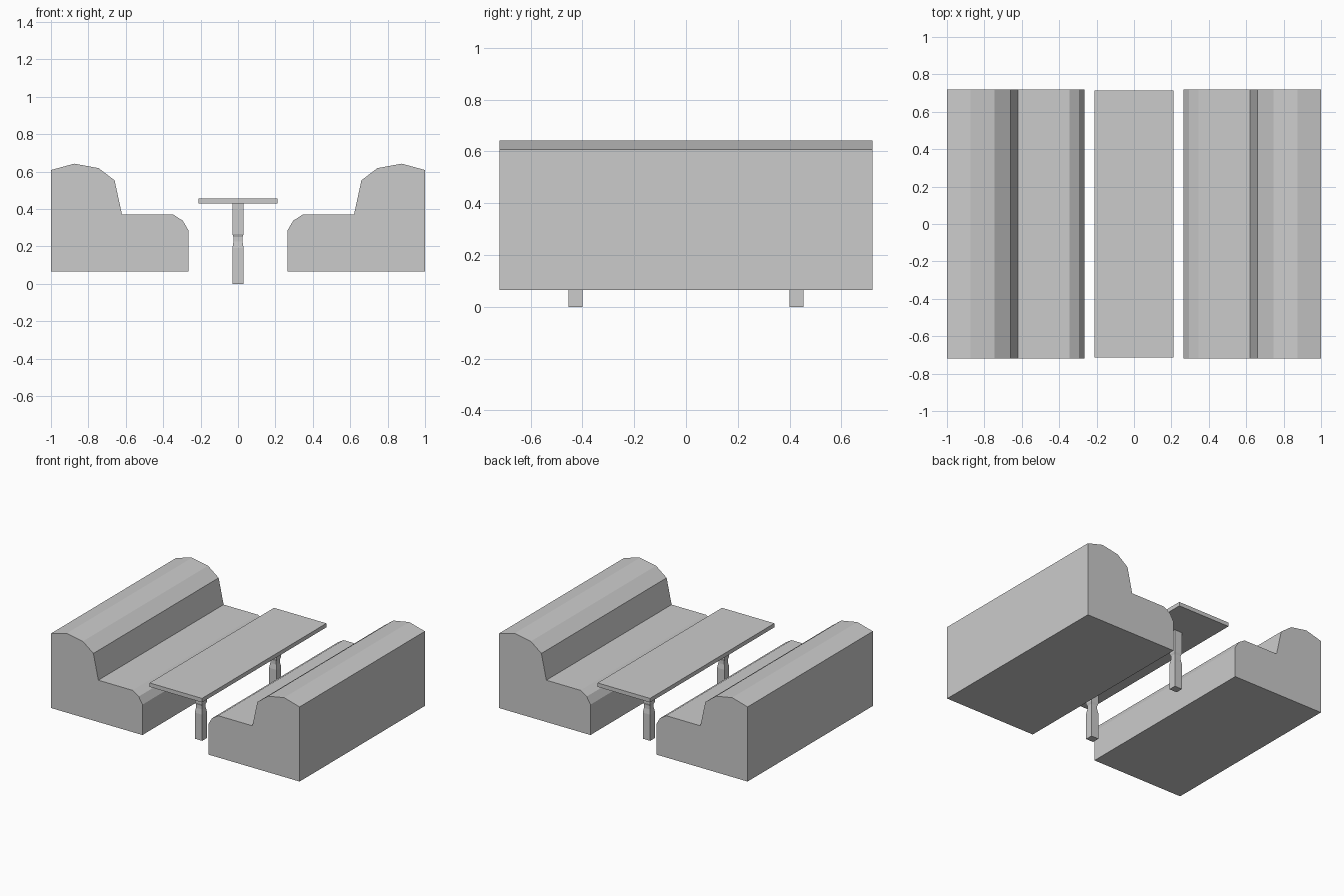
import bpy, bmesh

if "Cube" in bpy.data.objects:
    bpy.data.objects.remove(bpy.data.objects["Cube"])


def add_object(name, bm):
    bmesh.ops.recalc_face_normals(bm, faces=bm.faces[:])
    mesh = bpy.data.meshes.new(name)
    bm.to_mesh(mesh)
    bm.free()
    obj = bpy.data.objects.new(name, mesh)
    bpy.context.collection.objects.link(obj)
    return obj


def loft(name, rings):
    """Skin a series of equal-length rings and cap both ends."""
    bm = bmesh.new()
    loops = [[bm.verts.new(p) for p in ring] for ring in rings]
    n = len(loops[0])
    for a, b in zip(loops, loops[1:]):
        for i in range(n):
            j = (i + 1) % n
            bm.faces.new((a[i], a[j], b[j], b[i]))
    bm.faces.new(loops[0])
    bm.faces.new(loops[-1])
    return add_object(name, bm)


def rect(hx, hy, z, cy=0):
    return [(-hx, cy - hy, z), (hx, cy - hy, z), (hx, cy + hy, z), (-hx, cy + hy, z)]


# Benches: one side profile (x, z) swept along y, mirrored for the other side
bench_profile = [(0.265, 0.065), (0.265, 0.286), (0.295, 0.337), (0.345, 0.369),
                 (0.62, 0.369), (0.66, 0.553), (0.745, 0.618), (0.875, 0.642),
                 (1.0, 0.608), (1.0, 0.065)]
for name, side in (("left_bench", -1), ("right_bench", 1)):
    loft(name, [[(side * x, y, z) for x, z in bench_profile] for y in (-0.72, 0.72)])

# Table top
loft("table_top", [rect(0.211, 0.715, 0.428), rect(0.211, 0.715, 0.457)])

# Table legs with a narrowed waist
leg_rings = [(0, 1), (0.19, 1), (0.225, 0.8), (0.25, 0.8), (0.265, 1), (0.428, 1)]
for name, y in (("front_leg", -0.427), ("back_leg", 0.427)):
    loft(name, [rect(0.03 * s, 0.027 * s, z, y) for z, s in leg_rings])
